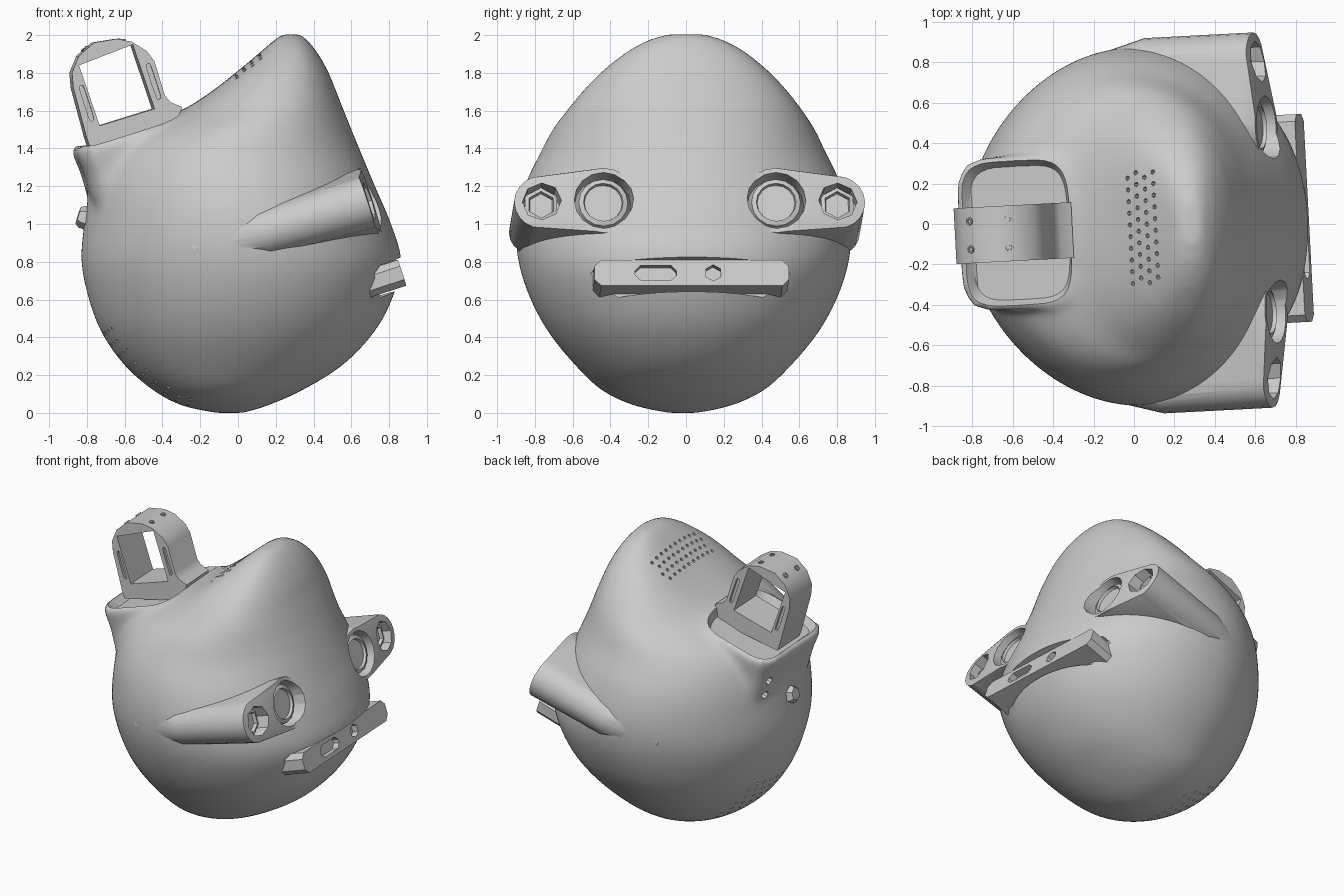
import bpy, bmesh, math
from math import cos, sin, pi, radians
from mathutils import Vector, Matrix

cube = bpy.data.objects.get("Cube")
if cube:
    bpy.data.objects.remove(cube, do_unlink=True)

grey = bpy.data.materials.new("matte grey")
grey.use_nodes = True
grey.diffuse_color = (0.6, 0.6, 0.6, 1)
grey.node_tree.nodes["Principled BSDF"].inputs["Base Color"].default_value = (0.6, 0.6, 0.6, 1)

# The head leans back, so its fittings share a tilted frame
TILT = radians(18)
FWD = Vector((cos(TILT), 0, sin(TILT)))
UP = Vector((-sin(TILT), 0, cos(TILT)))
X, Y, Z = Vector((1, 0, 0)), Vector((0, 1, 0)), Vector((0, 0, 1))
parts = []


def oval(c, u, v, a, b, p=2.0, q=None, n=16):
    """Superellipse ring; q is the squareness of the half facing -u."""
    pts = []
    for i in range(n):
        t = 2 * pi * i / n
        e = 2 / (p if cos(t) >= 0 or q is None else q)
        pts.append(Vector(c) + u * a * math.copysign(abs(cos(t)) ** e, cos(t))
                   + v * b * math.copysign(abs(sin(t)) ** e, sin(t)))
    return pts


def refine(rows, steps=5):
    """Smooth curve through the rows of a profile."""
    rows = [Vector(r) for r in rows]
    out = []
    for i in range(len(rows) - 1):
        a, b = rows[i], rows[i + 1]
        ma = (b - rows[max(i - 1, 0)]) / 2
        mb = (rows[min(i + 2, len(rows) - 1)] - a) / 2
        for k in range(steps):
            t = k / steps
            out.append(a * (2 * t**3 - 3 * t**2 + 1) + ma * (t**3 - 2 * t**2 + t)
                       + b * (3 * t**2 - 2 * t**3) + mb * (t**3 - t**2))
    return out + [rows[-1]]


def add_loft(bm, rings):
    loops = [[bm.verts.new(p) for p in r] for r in rings]
    n = len(loops[0])
    for lo, hi in zip(loops, loops[1:]):
        for i in range(n):
            j = (i + 1) % n
            bm.faces.new((lo[i], lo[j], hi[j], hi[i]))
    bm.faces.new(loops[0][::-1])
    bm.faces.new(loops[-1])


def finish(bm, name, keep=True):
    bmesh.ops.recalc_face_normals(bm, faces=bm.faces[:])
    me = bpy.data.meshes.new(name)
    bm.to_mesh(me)
    bm.free()
    me.materials.append(grey)
    ob = bpy.data.objects.new(name, me)
    bpy.context.scene.collection.objects.link(ob)
    if keep:
        parts.append(ob)
    return ob


def solid(name, lofts, keep=True):
    bm = bmesh.new()
    for rings in lofts:
        add_loft(bm, rings)
    return finish(bm, name, keep)


def turned(c, axis, profile, n, up=UP):
    """Rings of a turned shape; profile holds (radius, distance along axis)."""
    side = axis.cross(up).normalized()
    up = side.cross(axis).normalized()
    return [oval(Vector(c) + axis * d, up, side, r, r, n=n) for r, d in profile]


def prism_y(points, half):
    return [[Vector((x, s * half, z)) for x, z in points] for s in (-1, 1)]


def apply_mod(ob, kind, **settings):
    mod = ob.modifiers.new("step", kind)
    for key, value in settings.items():
        setattr(mod, key, value)
    bpy.context.view_layer.objects.active = ob
    bpy.ops.object.modifier_apply(modifier=mod.name)


def combine(ob, other, op="DIFFERENCE"):
    apply_mod(ob, "BOOLEAN", object=other, operation=op, solver="EXACT")
    bpy.data.objects.remove(other, do_unlink=True)


# Shell: level, back, front and half width, with a flattened sloping crown
levels = [(0.0, -.12, .03, .08), (.04, -.3, .16, .26), (.12, -.45, .34, .43),
          (.25, -.6, .55, .57), (.42, -.72, .715, .71), (.6, -.79, .815, .81),
          (.8, -.83, .865, .875), (1.0, -.815, .81, .885), (1.2, -.78, .725, .84),
          (1.38, -.7, .65, .755), (1.5, -.53, .6, .695), (1.6, -.3, .56, .625),
          (1.7, -.14, .52, .545), (1.8, -.01, .48, .45), (1.9, .11, .425, .33),
          (1.97, .19, .37, .21), (2.005, .24, .33, .1)]
shell_rings = [oval(((b + f) / 2, 0, z), X, Y, (f - b) / 2, w, 2.1,
                    1.88 + 1.1 * max(0, min(1, (z - 1.55) * 4)), 64)
               for z, b, f, w in refine(levels)]

# Flared neck collar with a saddle-shaped lip, blended into the shell
lip = Vector((-.585, 0, 1.52))


def sagged(ring):
    return [p - Z * .3 * p.y ** 2 for p in ring]


collar = [(-.5, .28, .36), (-.3, .34, .385), (-.15, .305, .375), (-.06, .315, .38), (0, .31, .385)]
neck_rings = [sagged(oval(lip + UP * d + X * max(0, -d - .2) * .3, FWD, Y, a, b, 4.5, n=40))
              for d, a, b in collar]
head = solid("head_shell", [shell_rings, neck_rings])
apply_mod(head, "REMESH", mode="VOXEL", voxel_size=0.022)
apply_mod(head, "SMOOTH", factor=0.5, iterations=14)

# Perforations follow the blended surface
holes = []


def perforate(origin, direction, r, depth, n=6):
    hit, loc, nor, _ = head.ray_cast(Vector(origin), Vector(direction).normalized())
    if hit:
        holes.append(turned(loc, nor, [(r, -depth), (r, .03)], n, up=Y))


for col in range(4):
    for row in range(10):
        perforate((-.02 + col * .042, -.28 + row * .058 + (col % 2) * .025, 3), -Z, .012, .03)
for row in range(9):
    t = row / 8
    for col in range(8):
        target = Vector((-.7 + .44 * t, -.25 + col * .068 + (row % 2) * .034, .43 - .36 * t))
        perforate((0, 0, .9), target - Vector((0, 0, .9)), .011, .03)
for z in (1.12, 1.23):
    perforate((-.3, .26, z), -X, .028, .05, 8)

# Side pods hull the ear and eye rims to a swept tail
EAR, EYE = Vector((.64, .785, 1.115)), Vector((.68, .458, 1.125))


def mirrored(v, s):
    return Vector((v[0], v[1] * s, v[2]))


for s in (-1, 1):
    bm = bmesh.new()
    for c, r in ((EAR, .145), (EYE, .18), ((.1, .805, .955), .125), ((-.28, .76, .865), .06)):
        for p in oval(mirrored(c, s), UP, Y, r, r, n=20):
            bm.verts.new(p)
    res = bmesh.ops.convex_hull(bm, input=bm.verts[:])
    junk = {g for g in res["geom_interior"] + res["geom_unused"] if isinstance(g, bmesh.types.BMVert)}
    bmesh.ops.delete(bm, geom=list(junk), context="VERTS")
    combine(head, finish(bm, "pod", False), "UNION")

# Sockets, mouth slot and collar dish
cuts = []
for s in (-1, 1):
    cuts.append(turned(mirrored(EYE, s), FWD, [(.15, -.12), (.165, .2)], 16))
    cuts.append(turned(mirrored(EAR, s), FWD, [(.1, -.08), (.105, .1)], 8))
MOUTH = Vector((.83, 0, .737))


def bar(c, half_w, half_h, cut, back, front):
    shape = [(half_w, half_h - cut), (half_w - cut, half_h), (cut - half_w, half_h), (-half_w, half_h - cut),
             (-half_w, cut - half_h), (cut - half_w, -half_h), (half_w - cut, -half_h), (half_w, cut - half_h)]
    return [[c + Y * a + UP * b + FWD * d for a, b in shape] for d in (back, front)]


cuts.append(bar(MOUTH - UP * .008, .53, .082, .035, -.13, .3))
cuts.append([sagged(oval(lip + UP * d, FWD, Y, a, a + .075, 4.5, n=40))
             for d, a in ((-.06, .255), (.0, .285), (.12, .31))])
combine(head, solid("cutter", cuts, False))
combine(head, solid("hole_cutter", holes, False))

# Eye rings and ear bolts
for s, side in ((-1, "right"), (1, "left")):
    solid(side + "_eye_ring", [turned(mirrored(EYE, s), FWD, [
        (.152, -.14), (.15, -.1), (.13, -.04), (.105, -.03), (.1, -.05)], 16)])
    solid(side + "_ear_bolt", [turned(mirrored(EAR, s), FWD, [
        (.1, -.1), (.098, -.05), (.074, -.04), (.068, -.065)], 6)])

# Mouth bar with a long slot and a hexagonal hole
mouth = solid("mouth_bar", [bar(MOUTH, .515, .072, .035, -.2, .015)])
combine(mouth, solid("cutter", [bar(MOUTH - Y * .19, .11, .042, .03, -.03, .1),
                                turned(MOUTH + Y * .115, FWD, [(.045, -.03), (.045, .1)], 6)], False))

# Arched mount on the collar, with a window and narrow slots
arch_outline = [(-.79, 1.4), (-.81, 1.46), (-.88, 1.72), (-.887, 1.8), (-.85, 1.89),
                (-.77, 1.96), (-.65, 1.98), (-.57, 1.965), (-.49, 1.915), (-.45, 1.86),
                (-.395, 1.68), (-.365, 1.645), (-.305, 1.62), (-.33, 1.5)]
window = [(-.74, 1.52), (-.85, 1.84), (-.565, 1.95), (-.45, 1.61)]
arch = solid("mount_arch", [prism_y(arch_outline, .138)])
combine(arch, solid("cutter", [prism_y(window, .3)], False))
slots = [[oval((x, y, z), UP, FWD, .1, .013, 5, n=12) for y in (y0, y0 + .04)]
         for x, z in ((-.81, 1.64), (-.455, 1.755)) for y0 in (-.158, .118)]
combine(arch, solid("cutter", slots, False))

# Four mount screws and the rear plug
screws = []
for x, z in ((-.81, 1.925), (-.62, 1.972)):
    for y in (-.07, .07):
        axis = Vector((-.65, 0, .75)) if x < -.7 else Vector((.1, 0, 1)).normalized()
        screws.append(turned((x, y, z), axis, [(.02, -.02), (.02, .008), (.012, .008), (.011, 0)], 8, up=Y))
solid("mount_screws", screws)
solid("rear_plug", [turned((-.8, 0, 1.03), Vector((-.95, 0, .3)).normalized(),
                           [(.065, -.06), (.06, .03), (.045, .05)], 6, up=Z)])

# The whole head is turned slightly to one side
for ob in parts:
    ob.data.transform(Matrix.Translation(Y * -.014) @ Matrix.Rotation(radians(3), 4, "Z"))
    bpy.ops.object.select_all(action="DESELECT")
    ob.select_set(True)
    bpy.context.view_layer.objects.active = ob
    bpy.ops.object.shade_smooth_by_angle(angle=radians(35))
